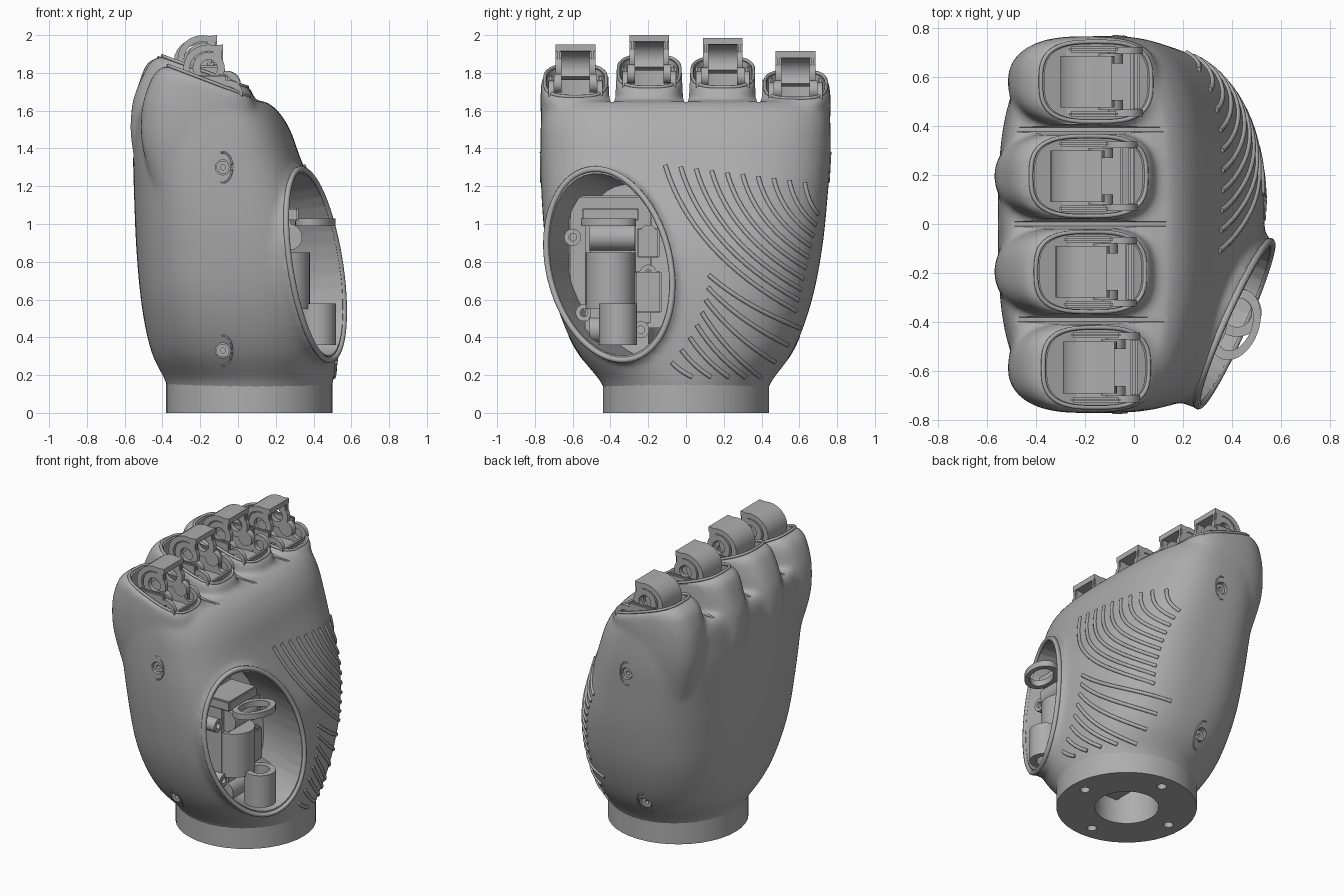
import bpy, bmesh, math
from mathutils import Vector, Matrix

cube = bpy.data.objects.get("Cube")
if cube:
    bpy.data.objects.remove(cube)


def material(name, rgb):
    m = bpy.data.materials.new(name)
    m.use_nodes = True
    m.diffuse_color = (*rgb, 1)
    m.node_tree.nodes["Principled BSDF"].inputs["Base Color"].default_value = (*rgb, 1)
    return m


GREY = material("warm grey", (0.42, 0.42, 0.42))


def section(x0, x1, y0, y1, z0, z1, n=3.0, count=64):
    """Rounded-rectangle ring whose height runs from z0 at x0 to z1 at x1."""
    ring = []
    for i in range(count):
        a = math.tau * i / count
        c, s = math.cos(a), math.sin(a)
        u = math.copysign(abs(c) ** (2 / n), c)
        v = math.copysign(abs(s) ** (2 / n), s)
        ring.append(Vector(((x0 + x1 + u * (x1 - x0)) / 2, (y0 + y1 + v * (y1 - y0)) / 2,
                            (z0 + z1 + u * (z1 - z0)) / 2)))
    return ring


def spline(rows, sub=4):
    """Smooth in-between rows for a list of section settings."""
    out = []
    for i in range(len(rows) - 1):
        quad = [rows[max(i - 1, 0)], rows[i], rows[i + 1], rows[min(i + 2, len(rows) - 1)]]
        for t in (k / sub for k in range(sub)):
            out.append([b + t * ((c - a) / 2 + t * (a - 2.5 * b + 2 * c - d / 2
                                                    + t * (1.5 * (b - c) + (d - a) / 2)))
                        for a, b, c, d in zip(*quad)])
    return out + [rows[-1]]


def loft(bm, rings, closed=False):
    loops = [[bm.verts.new(p) for p in r] for r in rings]
    pairs = list(zip(loops, loops[1:])) + ([(loops[-1], loops[0])] if closed else [])
    for a, b in pairs:
        for i in range(len(a)):
            j = (i + 1) % len(a)
            bm.faces.new((a[i], a[j], b[j], b[i]))
    if not closed:
        bm.faces.new(loops[0])
        bm.faces.new(loops[-1])


def finish(bm, name):
    bmesh.ops.recalc_face_normals(bm, faces=bm.faces)
    me = bpy.data.meshes.new(name)
    bm.to_mesh(me)
    bm.free()
    ob = bpy.data.objects.new(name, me)
    bpy.context.collection.objects.link(ob)
    me.materials.append(GREY)
    return ob


def solid(name, rings, closed=False):
    bm = bmesh.new()
    loft(bm, rings, closed)
    return finish(bm, name)


def circle(c, frame, a, b, h, count=40):
    return [Vector(c) + frame @ Vector((a * math.cos(t), b * math.sin(t), h))
            for t in (math.tau * i / count for i in range(count))]


UP = Matrix.Identity(3)
SIDE = Matrix.Rotation(math.pi / 2, 3, "X")
AHEAD = Matrix.Rotation(math.pi / 2, 3, "Y")


def rod(name, c, r, h, frame=UP):
    return solid(name, [circle(c, frame, r, r, -h / 2), circle(c, frame, r, r, h / 2)])


def tube(name, c, r, hole, h, frame=UP):
    return solid(name, [circle(c, frame, q, q, k * h / 2)
                        for q, k in ((r, -1), (r, 1), (hole, 1), (hole, -1))], True)


def box(name, c, size, bevel=0.008):
    bm = bmesh.new()
    bmesh.ops.create_cube(bm, size=1)
    bmesh.ops.scale(bm, vec=size, verts=bm.verts)
    bmesh.ops.translate(bm, vec=c, verts=bm.verts)
    bmesh.ops.bevel(bm, geom=bm.edges[:], offset=bevel, segments=2, affect="EDGES")
    return finish(bm, name)


def wire(name, points, r, cyclic=False):
    cu = bpy.data.curves.new(name, "CURVE")
    cu.dimensions, cu.bevel_depth, cu.bevel_resolution, cu.use_fill_caps = "3D", r, 2, True
    sp = cu.splines.new("POLY")
    sp.points.add(len(points) - 1)
    for p, q in zip(sp.points, points):
        p.co = (*q, 1)
    sp.use_cyclic_u = cyclic
    cu.materials.append(GREY)
    bpy.context.collection.objects.link(bpy.data.objects.new(name, cu))


def apply(ob, kind, **settings):
    m = ob.modifiers.new(kind, kind)
    for k, v in settings.items():
        setattr(m, k, v)
    bpy.context.view_layer.objects.active = ob
    bpy.ops.object.modifier_apply(modifier=m.name)


def cut(ob, cutter):
    before = len(ob.data.vertices)
    for solver in ("MANIFOLD", "EXACT"):
        if len(ob.data.vertices) == before:
            apply(ob, "BOOLEAN", operation="DIFFERENCE", object=cutter, solver=solver)
    bpy.data.objects.remove(cutter)


# Thumb opening frame: a leaning oval on the front corner of the palm
N = Vector((1, -0.41, 0.09)).normalized()
U = Vector((0.41, 1, 0)).normalized()
OVAL = Matrix((U, N.cross(U), N)).transposed() @ Matrix.Rotation(0.33, 3, "Z")
OC = Vector((0.405, -0.405, 0.785))

# Palm body, flattened at the thumb opening
LEVELS = [(0.11, -0.37, 0.49, -0.43, 0.43, 2), (0.17, -0.385, 0.505, -0.455, 0.455, 2),
          (0.3, -0.45, 0.52, -0.56, 0.55, 2.3), (0.45, -0.49, 0.53, -0.64, 0.62, 2.5),
          (0.65, -0.52, 0.53, -0.705, 0.68, 2.7), (0.9, -0.54, 0.5, -0.745, 0.725, 2.8),
          (1.15, -0.55, 0.41, -0.765, 0.75, 2.9), (1.35, -0.555, 0.33, -0.77, 0.765, 3),
          (1.5, -0.545, 0.275, -0.77, 0.765, 3), (1.6, -0.53, 0.21, -0.765, 0.76, 3),
          (1.65, -0.5, 0.145, -0.755, 0.75, 3)]
bm = bmesh.new()
rings = []
for z, x0, x1, y0, y1, n in spline(LEVELS):
    ring = section(x0, x1, y0, y1, z, z, n, 96)
    for p in ring:
        p.x = min(p.x, 0.405 + 0.41 * (p.y + 0.4) - 0.09 * (z - 0.78))
    rings.append(ring)
loft(bm, rings)
loft(bm, [circle(OC, OVAL, 0.358, 0.54, 0.005), circle(OC, OVAL, 0.345, 0.52, -0.3)])

# Finger stubs: centre y, rim back x, rim front x, back z, front z, knuckle top z
FINGERS = [(-0.585, -0.37, 0.06, 1.84, 1.675, 1.95), (-0.195, -0.4, 0.045, 1.89, 1.725, 2.0),
           (0.195, -0.42, 0.05, 1.88, 1.725, 1.985), (0.58, -0.38, 0.07, 1.81, 1.665, 1.915)]
for y, xb, xf, zb, zf, top in FINGERS:
    s = 0.055 if abs(y) > 0.4 else 0
    steps = [(-0.47 + s, 0.1, 0.12, 1.1, 1.1, 2.3), (-0.56 + s, 0.1, 0.17, 1.4, 1.4, 2.3),
             (-0.565 + s, 0.1, 0.184, 1.6, 1.55, 2.5), (-0.53 + s, 0.1, 0.185, 1.73, 1.61, 2.8),
             (xb - 0.065, xf + 0.025, 0.182, zb - 0.035, zf - 0.025, 3),
             (xb - 0.012, xf + 0.008, 0.176, zb, zf, 3)]
    loft(bm, [section(a, b, y - w, y + w, p, q, n) for a, b, w, p, q, n in spline(steps)])
palm = finish(bm, "palm_shell")
apply(palm, "REMESH", mode="VOXEL", voxel_size=0.015)
apply(palm, "SMOOTH", factor=0.5, iterations=18)
bpy.context.view_layer.update()


def on_palm(origin, direction):
    hit, point, normal, _ = palm.ray_cast(Vector(origin), Vector(direction))
    return point if hit else None


# Slanted grip ribs following the palm surface
STROKES = [((-0.11 + 0.082 * k, 1.31 - 0.01 * k), (0.58 + 0.013 * k, 0.54 + 0.057 * k), 0.2)
           for k in range(10)]
STROKES += [((0.12 - 0.004 * j * j, 0.73 - 0.066 * j),
             (0.6 - 0.06 * j - 0.003 * j * j, max(0.19, 0.45 - 0.09 * j)), 0.4) for j in range(8)]
for a, b, bend in STROKES:
    a, b = Vector(a), Vector(b)
    c = Vector((a.x + bend * (b.x - a.x), a.y + 0.6 * (b.y - a.y)))
    path = [a.lerp(c, t / 16).lerp(c.lerp(b, t / 16), t / 16) for t in range(17)]
    hits = [h for h in (on_palm((2, p.x, p.y), (-1, 0, 0)) for p in path) if h]
    wire("grip_rib", hits, 0.012)

# Countersunk side screws with curved hoods
SCREWS = [on_palm((-0.08, 2 * s, z), (0, -s, 0)) for s in (-1, 1) for z in (0.33, 1.3)]
for p in SCREWS:
    s = math.copysign(1, p.y)
    angles = [math.radians(d) for d in range(-100, 101, 20)]
    wire("screw_hood", [on_palm((p.x + 0.05 * math.cos(a), 2 * s, p.z + 0.08 * math.sin(a)),
                                (0, -s, 0)) for a in angles], 0.005)
for p in SCREWS:
    s = math.copysign(1, p.y)
    cut(palm, rod("screw_cutter", p, 0.04, 0.1, SIDE))
    tube("screw_head", p - Vector((0, 0.035 * s, 0)), 0.034, 0.014, 0.04, SIDE)

# Open the narrow slits between the fingers
for y in (-0.39, 0, 0.385):
    cut(palm, solid("slit_cutter", [[Vector((x, y + w, z)) for w, z in (
        (-0.008, 1.645), (0.008, 1.645), (0.016, 1.67), (0.03, 1.95), (-0.03, 1.95),
        (-0.016, 1.67))] for x in (-0.7, 0.4)]))

# Hollow out the thumb opening, wrist passage and finger sockets
cut(palm, solid("opening_cutter", [circle(OC, OVAL, 0.33, 0.51, 0.2),
                                   circle(OC, OVAL, 0.315, 0.475, -0.42)]))
cut(palm, rod("wrist_cutter", (0.06, 0, 0.2), 0.2, 0.5))
for y, xb, xf, zb, zf, top in FINGERS:
    cut(palm, solid("socket_cutter", [section(xb + 0.015, xf - 0.015, y - 0.153, y + 0.153,
                                              zb + d, zf + d) for d in (-0.16, 0.12)]))
wire("thumb_opening_lip", circle(OC, OVAL, 0.342, 0.523, 0.003, 80), 0.016, True)

# Wrist collar with bolt holes and an inner coupling
collar = tube("wrist_collar", (0.06, 0, 0.08), 0.44, 0.2, 0.16)
for i in range(4):
    a = math.tau * i / 4
    cut(collar, rod("bolt_cutter", (0.06 + 0.34 * math.cos(a), 0.34 * math.sin(a), 0), 0.03, 0.1))
box("wrist_coupling", (0.06, 0, 0.22), (0.16, 0.38, 0.12))

# Finger knuckles and hinges
for y, xb, xf, zb, zf, top in FINGERS:
    wire("socket_rim", section(xb, xf, y - 0.163, y + 0.163, zb, zf), 0.009, True)
    x, z = xb + 0.215, top - 0.125
    arc = [math.radians(d) for d in range(75, 211, 15)]
    prof = [(x + 0.075, top - 0.035), (x + 0.075, top)]
    prof += [(x + 0.135 * math.cos(a), z + 0.125 * math.sin(a)) for a in arc]
    prof += [(x + 0.1 * math.cos(a), z + 0.09 * math.sin(a)) for a in reversed(arc)]
    solid("knuckle_cap", [[Vector((px, y + w, pz)) for px, pz in prof] for w in (-0.105, 0.105)])
    for s in (-1, 1):
        tube("knuckle_cheek", (x, y + 0.09 * s, z), 0.085, 0.045, 0.03, SIDE)
        box("knuckle_side", (x + 0.045, y + 0.09 * s, top - 0.055), (0.06, 0.03, 0.1))
        rod("hinge_peg", (x + 0.07, y + 0.095 * s, z - 0.08), 0.05, 0.04, SIDE)
        tube("hinge_lug", (xf - 0.105, y + 0.128 * s, zf + 0.015), 0.07, 0.035, 0.028, SIDE)
        box("hinge_arm", (x, y + 0.132 * s, zf + 0.015), (0.2, 0.025, 0.2))
    box("hinge_base", (x + 0.01, y, zf - 0.08), (0.3, 0.27, 0.07))
    box("hinge_front_bar", (xf - 0.06, y, zf - 0.05), (0.03, 0.24, 0.1))

# Thumb drive inside the opening
box("drive_housing", (0.18, -0.4, 0.72), (0.2, 0.27, 0.66), 0.03)
box("drive_side_block", (0.18, -0.2, 0.64), (0.2, 0.14, 0.22))
box("drive_motor_block", (0.18, -0.2, 0.9), (0.18, 0.12, 0.16))
box("drive_top_bridge", (0.22, -0.4, 1.05), (0.2, 0.3, 0.07))
box("drive_back_plate", (0.06, -0.4, 0.81), (0.04, 0.44, 0.68))
rod("drive_spindle", (0.27, -0.39, 0.93), 0.07, 0.24, SIDE)
rod("drive_column", (0.25, -0.4, 0.7), 0.13, 0.3)
rod("drive_lower_pin", (0.25, -0.4, 0.44), 0.07, 0.22, SIDE)
tube("thumb_lower_cup", (0.42, -0.36, 0.47), 0.1, 0.06, 0.22)
solid("thumb_hinge_ring", [circle((0.41, -0.41, 1.01), Matrix.Rotation(-0.35, 3, "Z"), a, b, h)
                           for a, b, h in ((0.1, 0.15, -0.02), (0.1, 0.15, 0.02),
                                           (0.07, 0.11, 0.02), (0.07, 0.11, -0.02))], True)
for y, z in ((-0.6, 0.93), (-0.54, 0.53), (-0.2, 0.74), (-0.24, 0.44), (-0.2, 0.95)):
    tube("drive_boss", (0.17, y, z), 0.045, 0.02, 0.2, AHEAD)

# Smooth shading with crisp edges
bpy.ops.object.select_all(action="DESELECT")
for ob in bpy.context.collection.objects:
    if ob.type == "MESH" and ob.data.materials and ob.data.materials[0] == GREY:
        ob.select_set(True)
        bpy.context.view_layer.objects.active = ob
bpy.ops.object.shade_smooth_by_angle(angle=math.radians(35))
